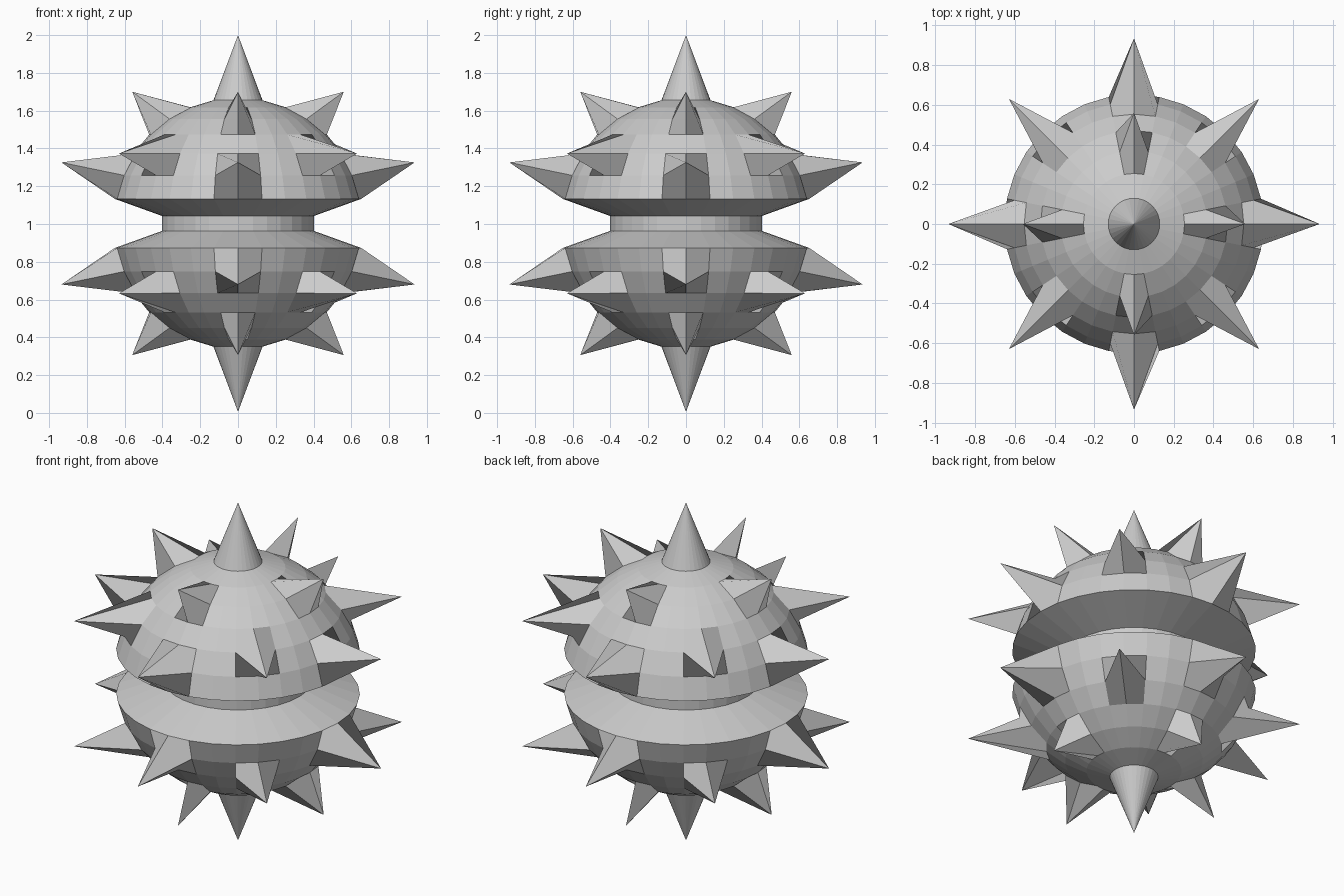
import bpy
import bmesh
from math import sin, cos, tau

SEGMENTS = 32
STEP = tau / SEGMENTS
RADIUS = 0.665
CENTRE_Z = 1.003

cube = bpy.data.objects.get("Cube")
if cube:
    bpy.data.objects.remove(cube, do_unlink=True)

# Single plain grey
grey = bpy.data.materials.new("plain_grey")
grey.use_nodes = True
colour = (0.6, 0.6, 0.6, 1)
grey.diffuse_color = colour
grey.node_tree.nodes["Principled BSDF"].inputs["Base Color"].default_value = colour


def polar(r, angle, z):
    return (r * cos(angle), r * sin(angle), z)


bm = bmesh.new()

# Dome rings from near the pole down to the rim, then the narrow waist
profile = [(RADIUS * cos(k * STEP), RADIUS * sin(k * STEP)) for k in range(7, 0, -1)]
profile += [(0.403, 0.04), (0.403, 0)]
rings = [[bm.verts.new(polar(r, i * STEP, z)) for i in range(SEGMENTS)]
         for r, z in profile]
for upper, lower in zip(rings, rings[1:]):
    for i in range(SEGMENTS):
        j = (i + 1) % SEGMENTS
        bm.faces.new((upper[i], lower[i], lower[j], upper[j]))

# Round pole spike
tip = bm.verts.new((0, 0, 2 - CENTRE_Z))
for i in range(SEGMENTS):
    bm.faces.new((tip, rings[0][i], rings[0][(i + 1) % SEGMENTS]))


# Side spikes: pull the middle of a patch of four faces outwards
def pull_spikes(ring, first, r, z):
    for i in range(first, SEGMENTS, SEGMENTS // 4):
        rings[ring][i].co = polar(r, i * STEP, z)


pull_spikes(5, 0, 0.935, 0.323)   # lowest row
pull_spikes(4, 4, 0.891, 0.37)    # diagonal row
pull_spikes(2, 0, 0.56, 0.697)    # highest row

mesh = bpy.data.meshes.new("spiked_ball")
bm.to_mesh(mesh)
bm.free()
mesh.materials.append(grey)
ball = bpy.data.objects.new("spiked_ball", mesh)
ball.location.z = CENTRE_Z
bpy.context.collection.objects.link(ball)

# Lower half repeats the upper half
mirror = ball.modifiers.new("lower_half", "MIRROR")
mirror.use_axis = (False, False, True)
mirror.use_clip = True
